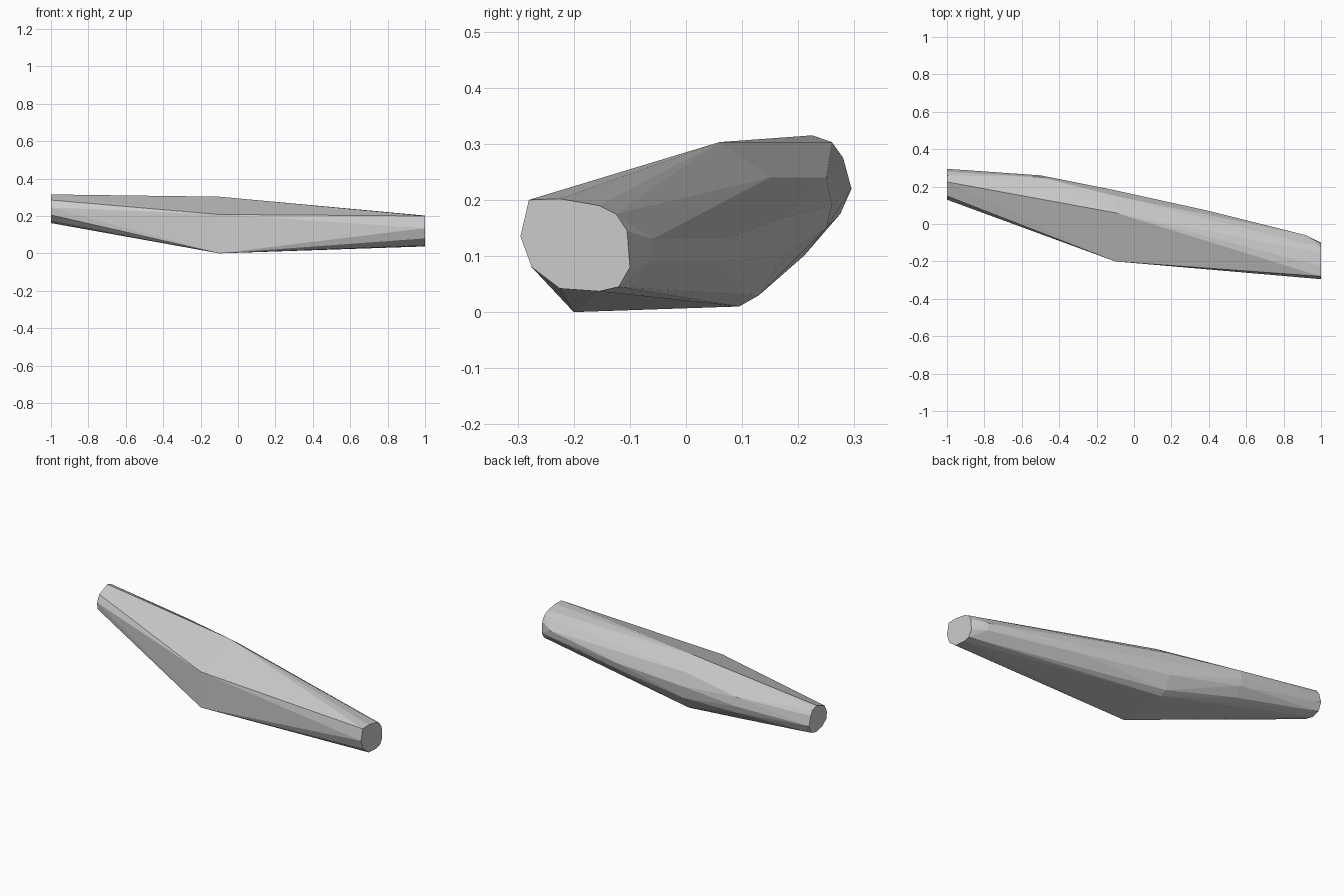
import bpy, bmesh

if "Cube" in bpy.data.objects:
    bpy.data.objects.remove(bpy.data.objects["Cube"])

# Cross-sections (y, z) along x; the body is the faceted skin around them
sections = {
    1.0: [(-.28, .2), (-.225, .202), (-.155, .19), (-.125, .175), (-.105, .145),
          (-.1, .08), (-.12, .045), (-.155, .037), (-.225, .042), (-.275, .08), (-.295, .135)],
    0.92: [(-.06, .13), (-.065, .09)],
    0.4: [(.07, .13), (.06, .09)],
    -0.1: [(-.2, .0), (-.2, .208), (.06, .303), (.15, .24), (.18, .17),
           (.172, .1), (.13, .03), (.095, .01)],
    -0.5: [(.25, .24), (.26, .19), (.25, .15), (.21, .1)],
    -1.0: [(.225, .315), (.26, .303), (.28, .275), (.295, .22), (.275, .175),
           (.23, .162), (.17, .175), (.135, .205), (.13, .245), (.15, .285)],
}

bm = bmesh.new()
for x, ring in sections.items():
    for y, z in ring:
        bm.verts.new((x, y, z))
res = bmesh.ops.convex_hull(bm, input=bm.verts[:])
loose = [v for v in bm.verts if not v.link_faces]
bmesh.ops.delete(bm, geom=loose, context='VERTS')
bmesh.ops.dissolve_limit(bm, angle_limit=0.02, verts=bm.verts[:], edges=bm.edges[:])
bmesh.ops.recalc_face_normals(bm, faces=bm.faces[:])

mesh = bpy.data.meshes.new("faceted_bar")
bm.to_mesh(mesh)
bm.free()
bar = bpy.data.objects.new("faceted_bar", mesh)
bpy.context.collection.objects.link(bar)
